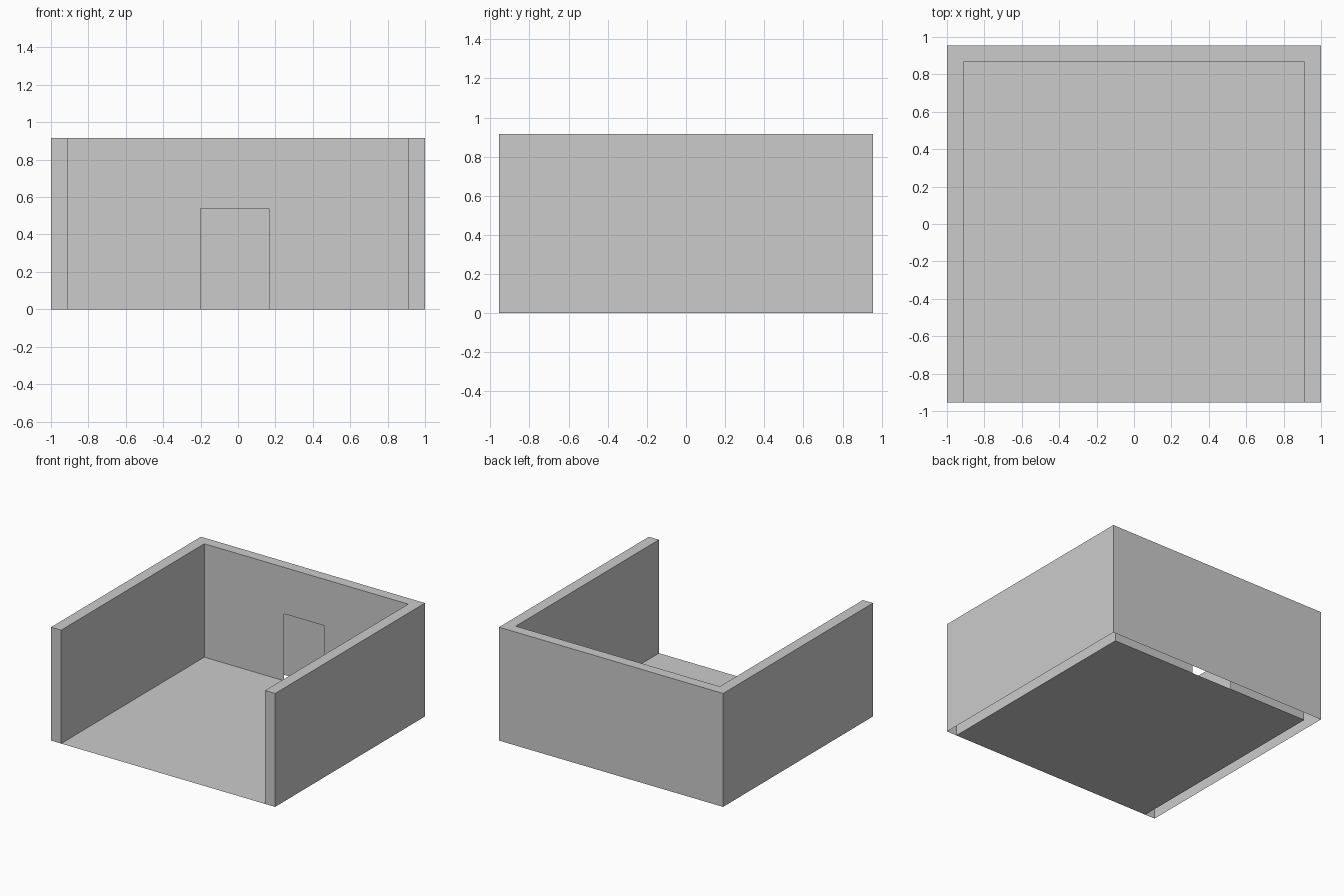
import bpy, bmesh

if "Cube" in bpy.data.objects:
    bpy.data.objects.remove(bpy.data.objects["Cube"])

# Main dimensions
X, Y, H = 1.0, 0.955, 0.915           # outer half width, half depth, height
IX, IY = 0.91, 0.87                   # inner wall faces
DOOR_L, DOOR_R, DOOR_H = -0.20, 0.165, 0.54

grey = bpy.data.materials.new("plain_grey")
grey.diffuse_color = (0.6, 0.6, 0.6, 1)
grey.use_nodes = True
grey.node_tree.nodes["Principled BSDF"].inputs["Base Color"].default_value = grey.diffuse_color


def make_object(name, polygons):
    """Flat-faced object from a list of polygons, with shared corners welded."""
    bm = bmesh.new()
    for poly in polygons:
        bm.faces.new([bm.verts.new(p) for p in poly])
    bmesh.ops.remove_doubles(bm, verts=bm.verts, dist=1e-4)
    mesh = bpy.data.meshes.new(name)
    bm.to_mesh(mesh)
    bm.free()
    mesh.materials.append(grey)
    obj = bpy.data.objects.new(name, mesh)
    bpy.context.collection.objects.link(obj)
    return obj


def upright(a, b, z0=0.0, z1=H):
    """Vertical rectangle between two plan points."""
    return [(*a, z0), (*b, z0), (*b, z1), (*a, z1)]


# Hollow walls: U-shaped plan, anticlockwise, open underneath
plan = [(-X, -Y), (-IX, -Y), (-IX, IY), (IX, IY),
        (IX, -Y), (X, -Y), (X, Y), (-X, Y)]
sides = [upright(plan[i], plan[(i + 1) % 8]) for i in range(8) if i != 2]
top = [(x, y, H) for x, y in plan]
make_object("walls", sides + [top])

# Inner back wall with a doorway into the wall cavity
make_object("inner_back_wall", [[
    (-IX, IY, 0), (DOOR_L, IY, 0), (DOOR_L, IY, DOOR_H), (DOOR_R, IY, DOOR_H),
    (DOOR_R, IY, 0), (IX, IY, 0), (IX, IY, H), (-IX, IY, H)]])

# Floor sheet between the walls
make_object("floor", [[(-IX, -Y, 0), (IX, -Y, 0), (IX, IY, 0), (-IX, IY, 0)]])
